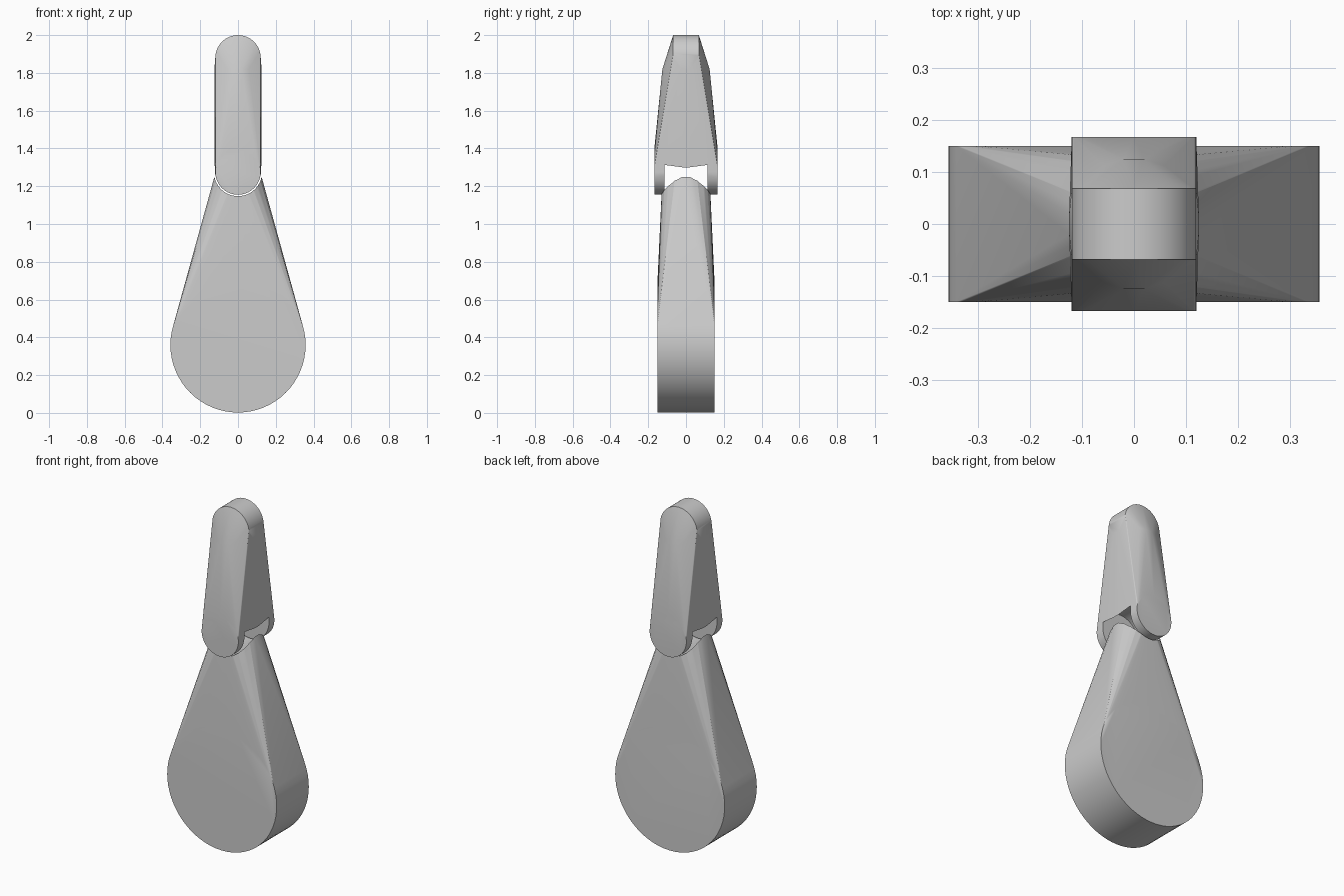
import bpy, bmesh, math
from mathutils import Vector

cube = bpy.data.objects.get("Cube")
if cube:
    bpy.data.objects.remove(cube, do_unlink=True)

GREY = (0.6, 0.6, 0.6, 1.0)
mat = bpy.data.materials.new("plain grey")
mat.use_nodes = True
mat.diffuse_color = GREY
mat.node_tree.nodes["Principled BSDF"].inputs["Base Color"].default_value = GREY

HINGE_Z = 1.275


def ring(radius, z, y, count=64):
    """Circle facing the front, at depth y."""
    angles = [2 * math.pi * i / count for i in range(count)]
    return [Vector((radius * math.cos(a), y, z + radius * math.sin(a))) for a in angles]


def disc(radius, z, half_depth):
    """Front and back circles of a cylinder lying along y."""
    return ring(radius, z, half_depth) + ring(radius, z, -half_depth)


def post(radius, bottom, top, count=20):
    """Bottom and top circles of an upright cylinder."""
    angles = [2 * math.pi * (i + 0.5) / count for i in range(count)]
    return [Vector((radius * math.cos(a), radius * math.sin(a), z))
            for a in angles for z in (bottom, top)]


def hull(name, points):
    """Skin a set of points with their convex hull."""
    bm = bmesh.new()
    for p in points:
        bm.verts.new(p)
    bmesh.ops.convex_hull(bm, input=bm.verts[:])
    bmesh.ops.delete(bm, geom=[v for v in bm.verts if not v.link_faces], context='VERTS')
    bmesh.ops.dissolve_limit(bm, angle_limit=0.002, verts=bm.verts[:], edges=bm.edges[:])
    bmesh.ops.recalc_face_normals(bm, faces=bm.faces[:])
    mesh = bpy.data.meshes.new(name)
    bm.to_mesh(mesh)
    bm.free()
    mesh.materials.append(mat)
    obj = bpy.data.objects.new(name, mesh)
    bpy.context.collection.objects.link(obj)
    return obj


def carve(obj, half_depth):
    """Cut the round hinge clearance, then smooth the curved faces."""
    cutter = hull("hinge_cutter", disc(0.1275, HINGE_Z, half_depth))
    cutter.hide_render = True
    mod = obj.modifiers.new("hinge clearance", 'BOOLEAN')
    mod.operation = 'DIFFERENCE'
    mod.solver = 'EXACT'
    mod.object = cutter
    bpy.ops.object.select_all(action='DESELECT')
    obj.select_set(True)
    bpy.context.view_layer.objects.active = obj
    bpy.ops.object.modifier_apply(modifier=mod.name)
    bpy.data.objects.remove(cutter, do_unlink=True)
    bpy.ops.object.shade_smooth_by_angle(angle=math.radians(30))


# Lower body: wide disc tapering up to a round neck
lower = hull("lower_body", disc(0.358, 0.36, 0.15) + post(0.1265, 1.15, 1.25))
carve(lower, 0.4)

# Upper link: rounded top, round middle, two flat prongs at the hinge
upper = hull("upper_fork", disc(0.12, 1.88, 0.068)
             + post(0.1265, HINGE_Z, 1.82)
             + disc(0.12, HINGE_Z, 0.168))
carve(upper, 0.115)
